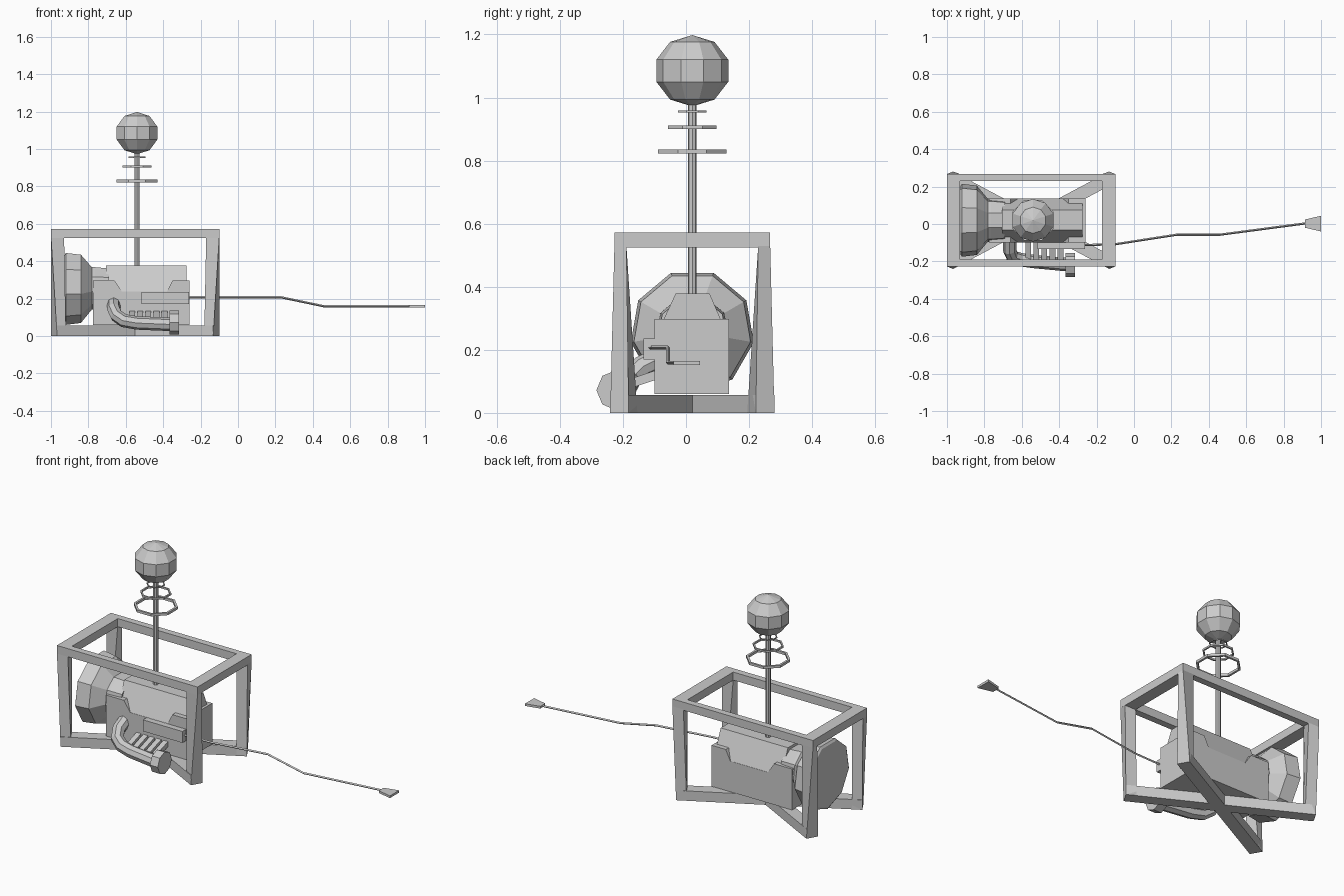
import bpy, bmesh
from math import sin, cos, pi, radians
from mathutils import Vector

if "Cube" in bpy.data.objects:
    bpy.data.objects.remove(bpy.data.objects["Cube"])

CX, CY = -0.55, 0.02   # centre of the frame


def loft(name, loops, caps=True):
    """Skin matching vertex loops; closes into a ring when caps is False."""
    bm = bmesh.new()
    rows = [[bm.verts.new(p) for p in loop] for loop in loops]
    n = len(rows[0])
    pairs = list(zip(rows, rows[1:])) + ([] if caps else [(rows[-1], rows[0])])
    for a, b in pairs:
        for i in range(n):
            bm.faces.new((a[i], a[(i + 1) % n], b[(i + 1) % n], b[i]))
    if caps:
        bm.faces.new(rows[0])
        bm.faces.new(rows[-1])
    bmesh.ops.recalc_face_normals(bm, faces=bm.faces)
    me = bpy.data.meshes.new(name)
    bm.to_mesh(me)
    bm.free()
    ob = bpy.data.objects.new(name, me)
    bpy.context.collection.objects.link(ob)
    return ob


def rect(x0, x1, y0, y1, z):
    return [(x0, y0, z), (x1, y0, z), (x1, y1, z), (x0, y1, z)]


def box(name, x0, x1, y0, y1, z0, z1):
    return loft(name, [rect(x0, x1, y0, y1, z0), rect(x0, x1, y0, y1, z1)])


def ring_x(x, r, n, cy, cz, start=-pi / 2):
    return [(x, cy + r * cos(start + 2 * pi * i / n),
             cz + r * sin(start + 2 * pi * i / n)) for i in range(n)]


def ring_z(z, r, n, cx, cy, start=0):
    return [(cx + r * cos(start + 2 * pi * i / n),
             cy + r * sin(start + 2 * pi * i / n), z) for i in range(n)]


def tube(name, pts, r, res):
    cu = bpy.data.curves.new(name, 'CURVE')
    cu.dimensions = '3D'
    cu.bevel_depth, cu.bevel_resolution, cu.use_fill_caps = r, res, True
    sp = cu.splines.new('POLY')
    sp.points.add(len(pts) - 1)
    sp.use_smooth = False
    for p, co in zip(sp.points, pts):
        p.co = (*co, 1)
    ob = bpy.data.objects.new(name, cu)
    bpy.context.collection.objects.link(ob)
    bpy.ops.object.select_all(action='DESELECT')
    ob.select_set(True)
    bpy.context.view_layer.objects.active = ob
    bpy.ops.object.convert(target='MESH')
    return ob


# Top rail: one mitred rectangular ring
hx, hy = 0.45, 0.247
rail = []
for sx, sy in ((-1, -1), (1, -1), (1, 1), (-1, 1)):
    o = (CX + sx * hx, CY + sy * hy)
    i = (CX + sx * (hx - 0.07), CY + sy * (hy - 0.038))
    rail.append([(*o, 0.525), (*o, 0.572), (*i, 0.572), (*i, 0.525)])
loft("top_rail", rail, caps=False)

# Twisting posts, square to the rail on top and to the cross beams below
ends = {}
for sx in (-1, 1):
    for sy in (-1, 1):
        e = Vector((CX + sx * 0.434, CY + sy * 0.231, 0))
        d = Vector((sx * 0.866, sy * 0.5, 0))
        p = Vector((-d.y, d.x, 0)) * sx * 0.034
        q = e - d * 0.055
        ends[sx, sy] = (e, p)
        low = [e - p, e + p, q + p, q - p]
        xo, xi = CX + sx * hx, CX + sx * (hx - 0.07)
        ys = sorted((CY + sy * hy, CY + sy * (hy - 0.038)))
        top = [(xo, ys[0], 0.53), (xo, ys[1], 0.53), (xi, ys[1], 0.53), (xi, ys[0], 0.53)]
        loft("post", [low, top])

# Crossed floor beams
for s in (-1, 1):
    (a, pa), (b, pb) = ends[-1, -s], ends[1, s]
    base = [a - pa, a + pa, b + pb, b - pb]
    loft("floor_beam", [base, [v + Vector((0, 0, 0.057)) for v in base]])

# Engine body with notched upper edge, and the sloping hood filling the notch
prof = [(-0.775, 0.06), (-0.26, 0.06), (-0.26, 0.297), (-0.35, 0.297), (-0.38, 0.237),
        (-0.62, 0.237), (-0.66, 0.297), (-0.775, 0.297)]
loft("engine_body", [[(x, y, z) for x, z in prof] for y in (-0.1, 0.137)])
loft("hood", [rect(-0.705, -0.275, -0.099, 0.136, 0.236),
              rect(-0.705, -0.275, -0.033, 0.075, 0.378)])

# Fan bell and its neck, nine sided
loft("fan_bell", [ring_x(x, r, 9, CY, 0.258) for x, r in
                  ((-0.928, 0.185), (-0.92, 0.198), (-0.84, 0.188), (-0.772, 0.105))])
loft("fan_neck", [ring_x(x, r, 9, CY, 0.258) for x, r in
                  ((-0.80, 0.117), (-0.765, 0.117), (-0.69, 0.11))])

# Mast, rings and ball
MX = -0.54
loft("mast", [ring_z(z, 0.014, 8, MX, CY) for z in (0.36, 1.0)])
for z, r, h in ((0.829, 0.118, 0.007), (0.906, 0.083, 0.005), (0.956, 0.049, 0.003)):
    w = h * 1.8
    sect = ((r, -h), (r, h), (r - w, h), (r - w, -h))
    loops = [[(MX + rr * cos(a), CY + rr * sin(a), z + dz) for rr, dz in sect]
             for a in (radians(22.5 + 45 * i) for i in range(8))]
    loft("mast_ring", loops, caps=False)
bm = bmesh.new()
bmesh.ops.create_uvsphere(bm, u_segments=10, v_segments=5, radius=1)
me = bpy.data.meshes.new("mast_ball")
bm.to_mesh(me)
bm.free()
ball = bpy.data.objects.new("mast_ball", me)
ball.location, ball.scale = (MX, CY, 1.085), (0.12, 0.12, 0.113)
bpy.context.collection.objects.link(ball)

# Exhaust pipe, end cap and manifold stubs
tube("exhaust_pipe", [(-0.665, -0.08, 0.175), (-0.665, -0.14, 0.145), (-0.65, -0.175, 0.11),
                      (-0.61, -0.19, 0.082), (-0.54, -0.2, 0.07), (-0.35, -0.218, 0.062)], 0.036, 2)
loft("exhaust_cap", [ring_x(x, 0.064, 8, -0.22, 0.072, 0) for x in (-0.365, -0.315)])
for i in range(5):
    x = -0.58 + i * 0.043
    loft("manifold_stub", [[(x, y, z - 0.015), (x + 0.03, y, z - 0.015),
                            (x + 0.03, y, z + 0.015), (x, y, z + 0.015)]
                           for y, z in ((-0.09, 0.122), (-0.2, 0.085))])

# Side box, cable and flared handle
box("side_box", -0.515, -0.262, -0.134, -0.09, 0.17, 0.236)
tube("cable", [(-0.27, -0.113, 0.207), (-0.1, -0.108, 0.207), (0.23, -0.057, 0.207),
               (0.46, -0.057, 0.159), (0.93, 0.005, 0.159)], 0.006, 0)
loft("cable_handle", [[(x, CY * 0.1 - w, 0.152), (x, CY * 0.1 + w, 0.152),
                       (x, CY * 0.1 + w, 0.165), (x, CY * 0.1 - w, 0.165)]
                      for x, w in ((0.915, 0.022), (1.0, 0.042))])
